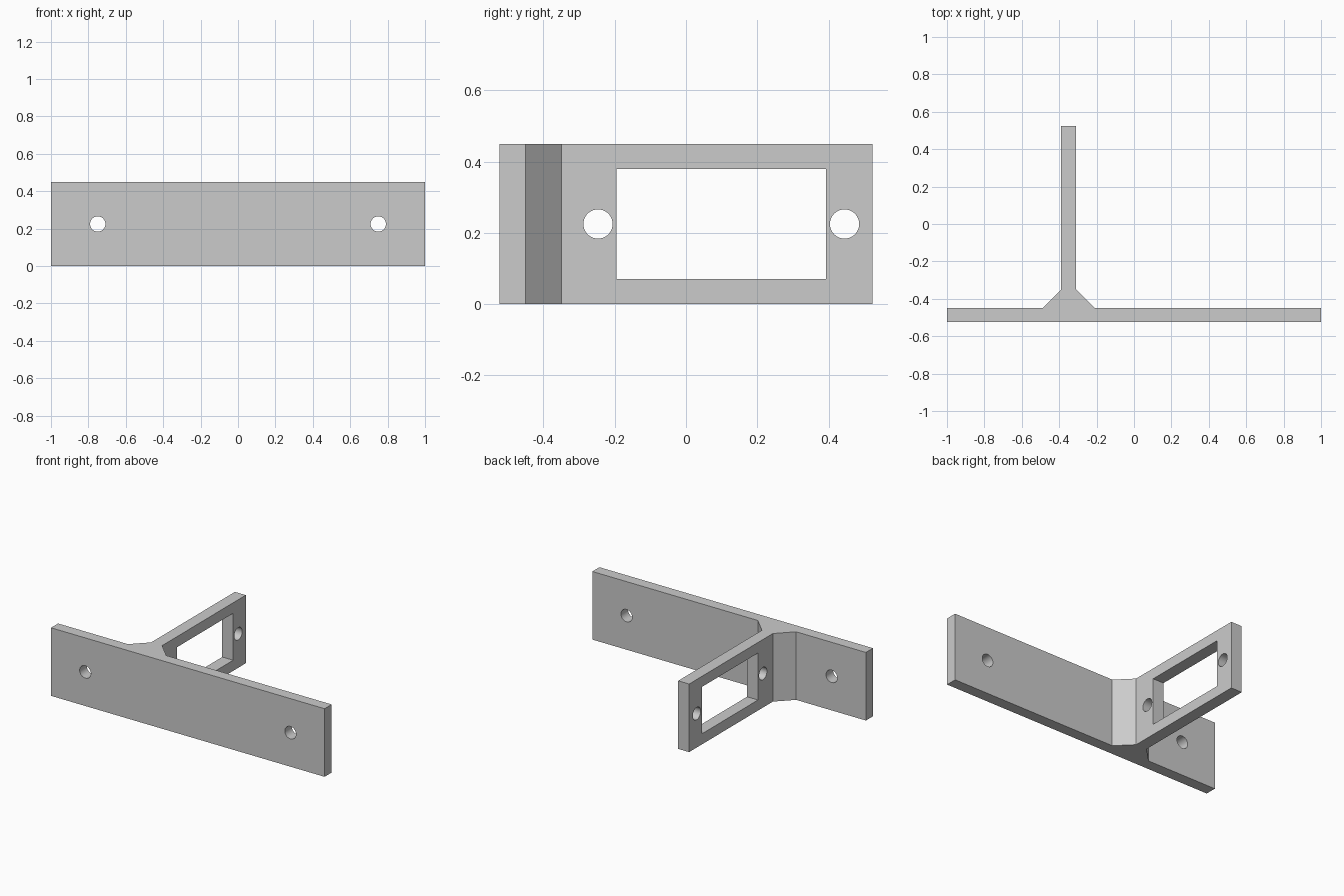
import bpy, bmesh
from math import pi

if "Cube" in bpy.data.objects:
    bpy.data.objects.remove(bpy.data.objects["Cube"], do_unlink=True)

HEIGHT = 0.45
MID = HEIGHT / 2
WALL_X = -0.35

grey = bpy.data.materials.new("plain grey")
grey.use_nodes = True
color = (0.6, 0.6, 0.6, 1)
grey.diffuse_color = color
grey.node_tree.nodes["Principled BSDF"].inputs["Base Color"].default_value = color

# T-shaped bracket: mounting plate, chamfered gussets and upright frame in one profile
profile = [(-1, -0.524), (1, -0.524), (1, -0.45),
           (WALL_X + 0.14, -0.45), (WALL_X + 0.04, -0.35), (WALL_X + 0.04, 0.524),
           (WALL_X - 0.04, 0.524), (WALL_X - 0.04, -0.35), (WALL_X - 0.14, -0.45),
           (-1, -0.45)]
bm = bmesh.new()
face = bm.faces.new([bm.verts.new((x, y, 0)) for x, y in profile])
solid = bmesh.ops.extrude_face_region(bm, geom=[face])
bmesh.ops.translate(bm, vec=(0, 0, HEIGHT),
                    verts=[v for v in solid["geom"] if isinstance(v, bmesh.types.BMVert)])
bmesh.ops.recalc_face_normals(bm, faces=bm.faces)
mesh = bpy.data.meshes.new("bracket")
bm.to_mesh(mesh)
bm.free()
mesh.materials.append(grey)
bracket = bpy.data.objects.new("bracket", mesh)
bpy.context.collection.objects.link(bracket)


def cut(cutter):
    """Subtract a cutter from the bracket and remove it."""
    cutter.hide_render = True
    cutter.data.materials.append(grey)
    bpy.context.view_layer.objects.active = bracket
    mod = bracket.modifiers.new("cut", "BOOLEAN")
    mod.operation, mod.solver, mod.object = "DIFFERENCE", "EXACT", cutter
    bpy.ops.object.modifier_apply(modifier=mod.name)
    bpy.data.objects.remove(cutter, do_unlink=True)


def drill(location, rotation):
    bpy.ops.mesh.primitive_cylinder_add(vertices=48, radius=0.041, depth=0.2,
                                        location=location, rotation=rotation)
    cut(bpy.context.object)


# Screw holes through the mounting plate
for x in (-0.75, 0.75):
    drill((x, -0.49, MID), (pi / 2, 0, 0))

# Screw holes through the upright frame
for y in (-0.247, 0.445):
    drill((WALL_X, y, MID), (0, pi / 2, 0))

# Rectangular window in the upright frame
bpy.ops.mesh.primitive_cube_add(size=1, location=(WALL_X, 0.099, MID))
bpy.context.object.scale = (0.2, 0.587, 0.31)
cut(bpy.context.object)

# Smooth hole walls, crisp edges elsewhere
bpy.ops.object.select_all(action="DESELECT")
bracket.select_set(True)
bpy.context.view_layer.objects.active = bracket
bpy.ops.object.shade_smooth_by_angle(angle=pi / 6)
